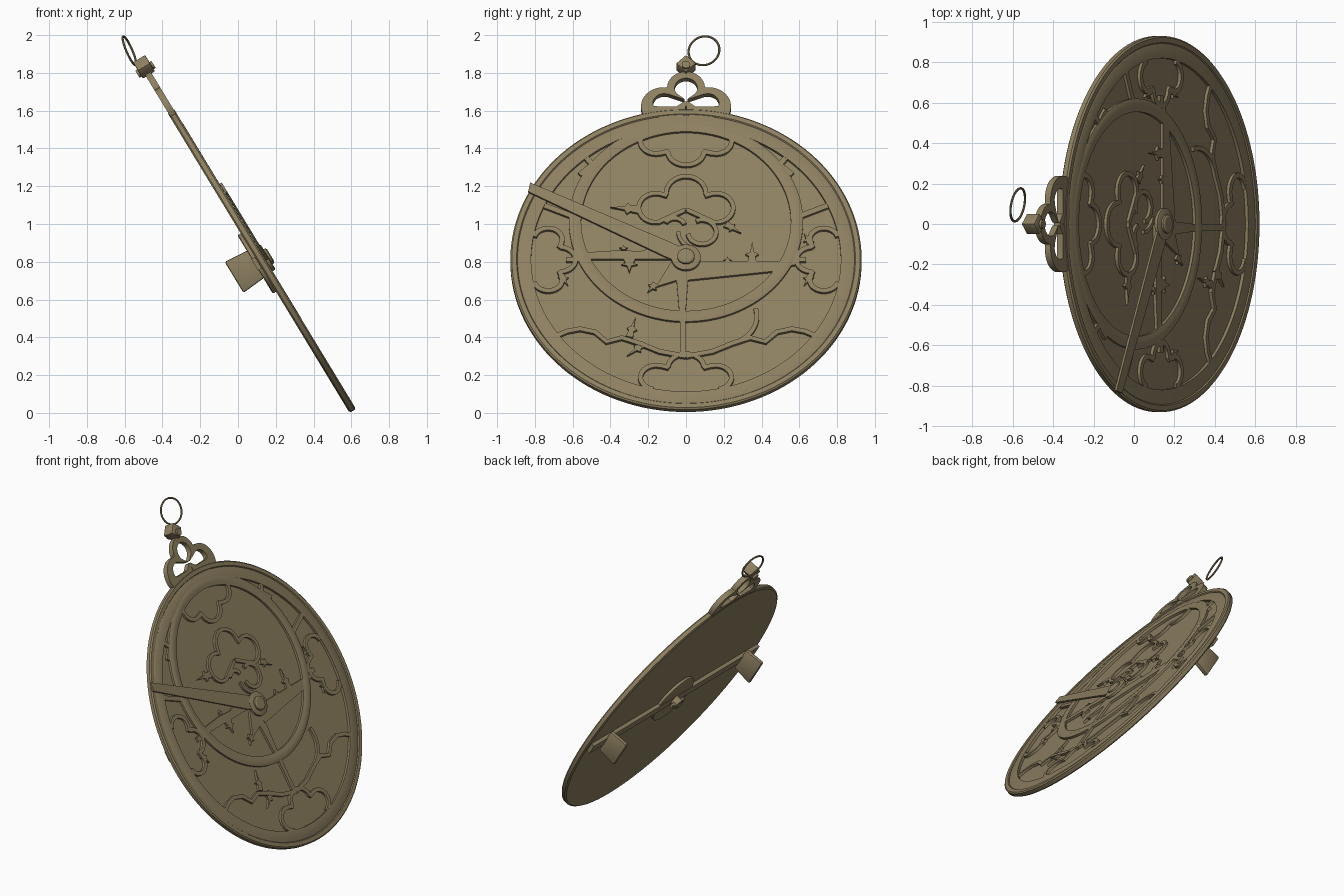
import bpy, bmesh
from math import sin, cos, pi, radians, sqrt, atan2, hypot
from mathutils import Matrix, Vector

cube = bpy.data.objects.get("Cube")
if cube:
    bpy.data.objects.remove(cube, do_unlink=True)

brass = bpy.data.materials.new("aged_brass")
brass.use_nodes = True
COLOUR = (0.27, 0.215, 0.12, 1)
brass.diffuse_color = COLOUR
brass.node_tree.nodes["Principled BSDF"].inputs["Base Color"].default_value = COLOUR

# Tilted frame: local x = world y, local y runs up the disc, local z is its face normal
U, V, N = Vector((0, 1, 0)), Vector((-0.519, 0, 0.855)), Vector((0.855, 0, 0.519))
FRAME = Matrix.Translation((0.125, 0, 0.806)) @ Matrix((U, V, N)).transposed().to_4x4()
parts = []


def finish(bm, name, matrix=FRAME):
    bmesh.ops.recalc_face_normals(bm, faces=bm.faces)
    mesh = bpy.data.meshes.new(name)
    bm.to_mesh(mesh)
    bm.free()
    mesh.materials.append(brass)
    ob = bpy.data.objects.new(name, mesh)
    bpy.context.collection.objects.link(ob)
    ob.matrix_world = matrix
    parts.append(ob)
    return ob


def band(name, left, right, low, high, closed=False):
    """Flat solid between two outlines with equal point counts."""
    bm = bmesh.new()
    rows = [[bm.verts.new((a[0], a[1], z)) for a, z in
             ((l, low), (r, low), (r, high), (l, high))] for l, r in zip(left, right)]
    count = len(rows)
    for i in range(count if closed else count - 1):
        a, b = rows[i], rows[(i + 1) % count]
        for k in range(4):
            bm.faces.new((a[k], a[(k + 1) % 4], b[(k + 1) % 4], b[k]))
    if not closed:
        bm.faces.new(rows[0])
        bm.faces.new(rows[-1])
    return finish(bm, name)


def strip(name, pts, width, high=0.016):
    """Strap of constant width along a path."""
    left, right = [], []
    for i, p in enumerate(pts):
        a, b = pts[max(i - 1, 0)], pts[min(i + 1, len(pts) - 1)]
        d = hypot(b[0] - a[0], b[1] - a[1]) or 1
        nx, ny = -(b[1] - a[1]) / d * width / 2, (b[0] - a[0]) / d * width / 2
        left.append((p[0] + nx, p[1] + ny))
        right.append((p[0] - nx, p[1] - ny))
    return band(name, left, right, -0.002, high)


def plate(name, pts, low, high):
    """Extruded polygon."""
    bm = bmesh.new()
    face = bm.faces.new([bm.verts.new((x, y, low)) for x, y in pts])
    new = bmesh.ops.extrude_face_region(bm, geom=[face])["geom"]
    bmesh.ops.translate(bm, vec=(0, 0, high - low),
                        verts=[g for g in new if isinstance(g, bmesh.types.BMVert)])
    return finish(bm, name)


def lathe(name, profile, centre=(0, 0), steps=96, closed=False):
    """Turned part around the disc normal."""
    bm = bmesh.new()
    vs = [bm.verts.new((r, 0, z)) for r, z in profile]
    loop = list(zip(vs, vs[1:] + vs[:1]))
    edges = [bm.edges.new(e) for e in (loop if closed else loop[:-1])]
    bmesh.ops.spin(bm, geom=vs + edges, cent=(0, 0, 0), axis=(0, 0, 1),
                   angle=2 * pi, steps=steps, use_merge=True)
    bmesh.ops.remove_doubles(bm, verts=bm.verts, dist=0.0001)
    bmesh.ops.translate(bm, verts=bm.verts, vec=(*centre, 0))
    return finish(bm, name)


def box(name, centre, size, turn=0, bevel=0.0):
    bm = bmesh.new()
    bmesh.ops.create_cube(bm, size=1, matrix=Matrix.Translation(centre)
                          @ Matrix.Rotation(radians(turn), 4, 'Z') @ Matrix.Diagonal((*size, 1)))
    if bevel:
        bmesh.ops.bevel(bm, geom=bm.edges[:], offset=bevel, segments=2, profile=0.5, affect='EDGES')
    return finish(bm, name)


def arc(cx, cy, r, start, end, count=24):
    angles = [radians(start + (end - start) * i / count) for i in range(count + 1)]
    return [(cx + r * cos(a), cy + r * sin(a)) for a in angles]


def foil(circles, cy, start, end, count=72, floor=None):
    """Outline of a union of circles, seen from the point (0, cy)."""
    pts = []
    for i in range(count + 1):
        a = radians(start + (end - start) * i / count)
        reach = 0.01
        for x, y, r in circles:
            b = x * cos(a) + (y - cy) * sin(a)
            d = b * b - x * x - (y - cy) ** 2 + r * r
            if d >= 0:
                reach = max(reach, b + sqrt(d))
        if floor is not None and sin(a) < -0.01:
            reach = min(reach, (floor - cy) / sin(a))
        pts.append((reach * cos(a), cy + reach * sin(a)))
    return pts


def spike(name, x, y, angle, length, width):
    """Star pointer with a flared base and a needle tip."""
    c, s = cos(radians(angle)), sin(radians(angle))
    shape = ((0, -.5), (.3, -.35), (.4, -.7), (.5, -.2), (1, 0), (.5, .2), (.4, .7), (.3, .35), (0, .5))
    plate(name, [(x + c * p * length - s * q * width, y + s * p * length + c * q * width)
                 for p, q in shape], -0.002, 0.015)


# Main disc with raised limb
lathe("disc_and_limb", [(0, -.02), (.92, -.02), (.93, -.012), (.93, .012), (.922, .02), (.897, .02),
                        (.892, .014), (.886, .017), (.82, .017), (.82, 0), (0, 0)], steps=128)

# Zodiac ring, offset toward the top
lathe("zodiac_ring", [(.555, -.002), (.555, .015), (.575, .018), (.6, .021), (.62, .014), (.62, -.002)],
      centre=(0, .235), closed=True)

# Four trefoils on the rim
trefoil = foil([(-.14, -.73, .075), (.14, -.73, .075), (0, -.67, .085)], -.72, -28, 208)
for k, side in enumerate(("bottom", "right", "top", "left")):
    turn = Matrix.Rotation(k * pi / 2, 2)
    wide = 1.12 if k % 2 == 0 else 0.9
    strip(side + "_trefoil", [tuple(turn @ Vector((x * wide, y))) for x, y in trefoil], .026)

# Central quatrefoil with curled ends
strip("quatrefoil", foil([(-.16, .32, .09), (.16, .32, .09), (0, .41, .105)], .31, -62, 242), .024)
strip("right_curl", arc(.085, .17, .075, 115, -170), .024)
strip("left_curl", arc(-.06, .2, .055, 150, 20), .024)
strip("curl_stem", arc(.06, .17, .1, 180, 255), .02)

# Cross bars
plate("right_bar", [(0, -.13), (.5, -.07), (.5, -.05), (.6, -.03), (.6, -.012), (0, -.012)], -.002, .015)
plate("left_bar", [(-.57, 0), (0, 0), (0, .06), (-.2, .065), (-.24, .05), (-.36, .055), (-.56, .04)],
      -.002, .015)
plate("lower_wedge", [(-.07, 0), (.02, 0), (.0, -.3), (-.035, -.34), (-.05, -.13), (-.16, -.17)], -.002, .0145)
box("lower_bar", (-.018, -.46, .007), (.03, .3, .017))
for s, side in ((-1, "left"), (1, "right")):
    box(side + "_link", (s * .59, 0, .006), (.09, .03, .017))
    # Straps tying the zodiac ring to the rim
    for angle, inner in ((24, .67), (50, .76)):
        c, d = s * cos(radians(angle)), sin(radians(angle))
        strip(side + "_strap", [(c * inner, d * inner), (c * .84, d * .84)], .03, .0155)
    strip(side + "_upper_rail", arc(0, 0, .77, 90 - s * 30, 90 - s * 47, 8), .025, .015)
    # Scalloped lower band
    strip(side + "_scallop", [(s * x, y) for x, y in
          ((.70, -.48), (.63, -.445), (.56, -.43), (.48, -.45), (.42, -.51), (.34, -.485),
           (.245, -.52), (.14, -.57), (0, -.6))], .026, .0165)
strip("lower_lobe", arc(.2, -.35, .175, 15, -75), .024)

# Star pointers
for x, y, angle, length, width in (
        (-.25, .31, 175, .15, .05), (.21, .22, -35, .1, .04), (.35, -.02, 90, .13, .05),
        (-.3, 0, -90, .08, .06), (-.16, -.15, -130, .07, .04), (-.3, -.48, 75, .13, .04),
        (-.22, -.52, -140, .12, .04), (.66, .1, 120, .07, .04), (.66, -.1, -120, .07, .04),
        (-.66, -.1, -60, .07, .04), (-.33, .06, 90, .03, .03), (.22, -.02, 90, .04, .03)):
    spike("star_pointer", x, y, angle, length, width)

# Front rule and pivot
aim = Matrix.Rotation(atan2(.43, -.83), 2)
rule = [tuple(aim @ Vector(p)) for p in ((-.04, -.042), (-.04, .042), (.1, .046), (.93, .022), (.945, -.032), (.1, -.046))]
plate("front_rule", rule, .022, .034)
lathe("pivot_washer", [(0, .02), (.078, .02), (.078, .036), (.07, .04), (0, .04)], steps=40)
lathe("pivot_head", [(0, .03), (.046, .03), (.046, .05), (.036, .056), (0, .056)], steps=40)

# Back sighting bar with hub, pin and sights
lathe("back_hub", [(0, -.018), (.18, -.018), (.18, -.036), (.174, -.04), (0, -.04)], steps=64)
box("sighting_bar", (0, 0, -.031), (1.8, .07, .024))
lathe("back_pin", [(0, -.03), (.035, -.03), (.035, -.085), (.028, -.09), (0, -.09)], steps=32)
box("pin_wedge", (0, 0, -.068), (.13, .025, .02), bevel=.003)
for s, side in ((-1, "left"), (1, "right")):
    ob = box(side + "_sight", (s * .735, 0, -.103), (.03, .19, .135), bevel=.01)
    for v in ob.data.vertices:
        if v.co.z > -.1:
            v.co.y *= 0.9

# Trefoil crown on top of the disc
outer = foil([(-.12, .945, .118), (.12, .945, .118), (0, 1.06, .1)], .985, -90, 270, 120, .88)
inner = foil([(-.115, .965, .06), (.115, .965, .06), (0, 1.06, .06)], .985, -90, 270, 120, .945)
band("crown", outer[:-1], inner[:-1], -.017, .017, closed=True)

# Shackle, bolt and hanging ring
box("shackle", (0, 1.2, 0), (.075, .075, .075), turn=45, bevel=.006)
lathe("shackle_bolt", [(0, -.05), (.022, -.05), (.022, .05), (0, .05)], centre=(0, 1.185), steps=24)
tall = Vector((-.4, 0, .917))
across = Vector((.17, .98, .074)).normalized()
axis = across.cross(tall).normalized()
place = Matrix.Translation((-.575, .095, 1.917)) @ Matrix((across, tall, axis)).transposed().to_4x4()
ring = lathe("hanging_ring", [(.083 + .006 * cos(k * pi / 4), .006 * sin(k * pi / 4)) for k in range(8)],
             steps=48, closed=True)
ring.matrix_world = place

# Smooth the turned surfaces, keep edges crisp
bpy.ops.object.select_all(action='DESELECT')
for ob in parts:
    ob.select_set(True)
bpy.context.view_layer.objects.active = parts[0]
bpy.ops.object.shade_smooth_by_angle(angle=radians(30))
